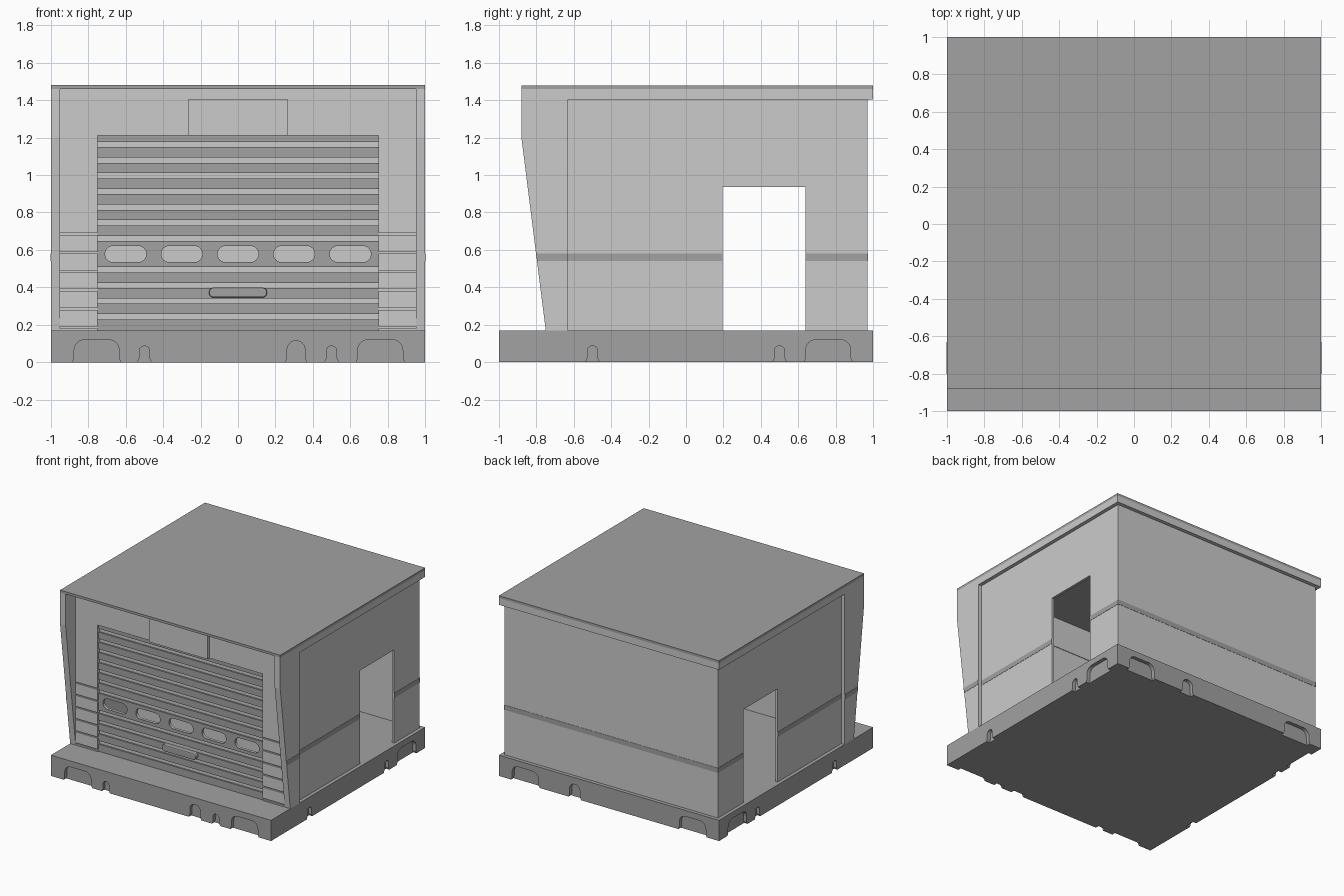
import bpy, bmesh, math

if "Cube" in bpy.data.objects:
    bpy.data.objects.remove(bpy.data.objects["Cube"])

DARK = bpy.data.materials.new("dark_grey")
DARK.diffuse_color = (0.36, 0.36, 0.36, 1)
DARK.use_nodes = True
DARK.node_tree.nodes["Principled BSDF"].inputs["Base Color"].default_value = DARK.diffuse_color


def prisms(name, items, dark=False, mirror=False):
    """One object from extruded outlines: (points, axis, start, end)."""
    bm = bmesh.new()
    for pts, axis, a, b in items:
        def place(p, t):
            return {"x": (t, p[0], p[1]), "y": (p[0], t, p[1])}[axis]
        lo = [bm.verts.new(place(p, a)) for p in pts]
        hi = [bm.verts.new(place(p, b)) for p in pts]
        bm.faces.new(lo)
        bm.faces.new(hi)
        for i in range(len(pts)):
            j = (i + 1) % len(pts)
            bm.faces.new((lo[i], lo[j], hi[j], hi[i]))
    bmesh.ops.recalc_face_normals(bm, faces=bm.faces)
    me = bpy.data.meshes.new(name)
    bm.to_mesh(me)
    bm.free()
    ob = bpy.data.objects.new(name, me)
    bpy.context.collection.objects.link(ob)
    if dark:
        me.materials.append(DARK)
    if mirror:
        ob.modifiers.new("mirror", "MIRROR")
    return ob


def rect(u0, u1, v0, v1):
    return [(u0, v0), (u1, v0), (u1, v1), (u0, v1)]


def box(x0, x1, y0, y1, z0, z1):
    return (rect(x0, x1, z0, z1), "y", y0, y1)


def stadium(cx, cz, w, h, r, n=6):
    pts = []
    for k, (sx, sz) in enumerate([(1, 1), (-1, 1), (-1, -1), (1, -1)]):
        for i in range(n + 1):
            a = math.pi / 2 * (k + i / n)
            pts.append((cx + sx * (w / 2 - r) + r * math.cos(a),
                        cz + sz * (h / 2 - r) + r * math.sin(a)))
    return pts


def arch(c, w, h, r, n=6):
    # open-bottomed notch with rounded shoulders and slightly flared feet
    pts = [(c - w / 2 - 0.012, -0.02), (c + w / 2 + 0.012, -0.02),
           (c + w / 2 + 0.008, 0.004), (c + w / 2, 0.02)]
    for k, s in ((0, 1), (1, -1)):
        for i in range(n + 1):
            a = math.pi / 2 * (k + i / n)
            pts.append((c + s * (w / 2 - r) + r * math.cos(a), h - r + r * math.sin(a)))
    return pts + [(c - w / 2, 0.02), (c - w / 2 - 0.008, 0.004)]


def cut(ob, items):
    cutter = prisms("cutter", items)
    cutter.hide_render = True
    m = ob.modifiers.new("cut", "BOOLEAN")
    m.operation, m.solver, m.object = "DIFFERENCE", "EXACT", cutter
    bpy.context.view_layer.objects.active = ob
    bpy.ops.object.modifier_apply(modifier=m.name)
    bpy.data.objects.remove(cutter)


FLOOR, CEIL, TOP = 0.17, 1.46, 1.48

# Base slab with shallow arched notches round the rim
base = prisms("base", [box(-1, 1, -1, 1, 0, FLOOR)], dark=True)


def big(c): return arch(c, 0.24, 0.12, 0.055)
def medium(c): return arch(c, 0.095, 0.115, 0.047)
def small(c): return arch(c, 0.054, 0.087, 0.0265)


D = 0.03
notches = [(f, "y", -1.1, -1 + D) for f in
           (big(-0.755), small(-0.5), medium(0.31), small(0.5), big(0.76))]
notches += [(f, "y", 1 - D, 1.1) for f in (big(-0.76), medium(0.31), big(0.76))]
for s in (-1, 1):
    notches += [(f, "x", s * (1 - D), s * 1.1) for f in
                (small(-0.5), small(0.5), big(0.76))]
cut(base, notches)

# Side walls with doorways, and the back wall
prisms("side_walls", [([(-0.65, FLOOR), (0.195, FLOOR), (0.195, 0.935), (0.64, 0.935),
                        (0.64, FLOOR), (0.97, FLOOR), (0.97, CEIL), (-0.65, CEIL)],
                       "x", 0.95, 0.97)], mirror=True)
prisms("back_wall", [box(-0.95, 0.95, 0.95, 0.97, FLOOR, CEIL)])

# Raked side wings at the front
prisms("front_wings", [([(-0.75, FLOOR), (-0.63, FLOOR), (-0.63, CEIL),
                         (-0.88, CEIL), (-0.88, 1.2)], "x", 0.95, 1.0)], mirror=True)

# Roof sheet and fascia
prisms("roof", [box(-1, 1, -0.88, 1, CEIL, TOP)], dark=True)
prisms("side_fascia", [box(0.97, 1, -0.63, 1, 1.405, CEIL)], mirror=True)
prisms("back_fascia", [box(-0.97, 0.97, 0.97, 1, 1.405, CEIL)])

# Painted band round the walls
Z0, Z1 = 0.54, 0.58


def rake(z): return -0.75 - 0.13 * (z - FLOOR) / (1.2 - FLOOR)


prisms("side_band", [
    (rect(-0.63, 0.195, Z0, Z1), "x", 0.969, 0.972),
    (rect(0.64, 0.972, Z0, Z1), "x", 0.969, 0.972),
    ([(rake(Z0), Z0), (-0.63, Z0), (-0.63, Z1), (rake(Z1), Z1)], "x", 0.999, 1.002),
], dark=True, mirror=True)
prisms("back_band", [box(-0.969, 0.969, 0.969, 0.972, Z0, Z1)], dark=True)

# Front frame around the shutter, with grooved pillars
frame = prisms("front_frame", [([(-0.95, FLOOR), (-0.75, FLOOR), (-0.75, 1.21), (0.75, 1.21),
                                 (0.75, FLOOR), (0.95, FLOOR), (0.95, CEIL), (-0.95, CEIL)],
                                "y", -0.75, -0.71)])
cut(frame, [box(min(s * 0.74, s * 0.96), max(s * 0.74, s * 0.96), -0.8, -0.74,
                0.18 + 0.1 * i, 0.19 + 0.1 * i) for s in (-1, 1) for i in range(6)])

# Blank sign panel
prisms("sign_panel", [box(-0.265, 0.265, -0.775, -0.75, 1.21, 1.405)])

# Shutter: light backing, dark slats, row of rounded windows
windows = [(stadium(0.3 * i, 0.578, 0.22, 0.086, 0.042), "y", -0.9, -0.6) for i in range(-2, 3)]
backing = prisms("shutter_backing", [box(-0.75, 0.75, -0.728, -0.715, FLOOR, 1.21)])
cut(backing, windows)
slats, top = [], 1.21
for i in range(12):
    if i == 7:
        continue
    groove = 1.163 - 0.0836 * i
    slats.append(box(-0.75, 0.75, -0.74, -0.728, groove + 0.014, top))
    top = groove - 0.014
slats.append(box(-0.75, 0.75, -0.74, -0.728, FLOOR, top))
shutter = prisms("shutter_slats", slats, dark=True)
cut(shutter, windows)

# Shutter handle
handle = prisms("shutter_handle", [(stadium(0, 0.372, 0.31, 0.054, 0.025), "y", -0.772, -0.735)],
                dark=True)
bev = handle.modifiers.new("bevel", "BEVEL")
bev.width, bev.segments = 0.008, 2
